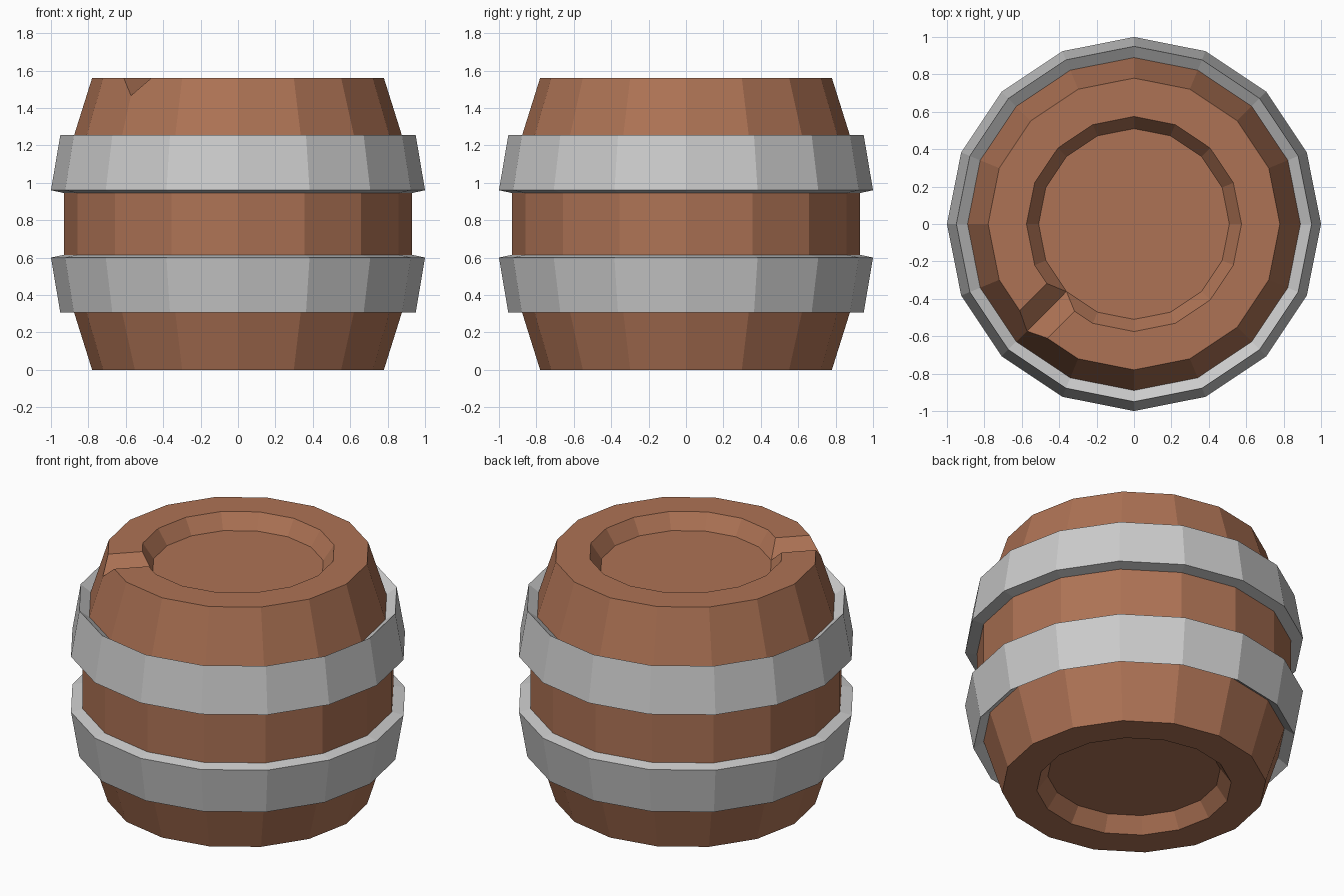
import bpy, bmesh
from math import sin, cos, pi

if "Cube" in bpy.data.objects:
    bpy.data.objects.remove(bpy.data.objects["Cube"])

SIDES = 16
HEIGHT = 1.56


def lathe(name, profile, ring=False):
    """Revolve (radius, z) points; cap both ends, or close the profile as a ring."""
    bm = bmesh.new()
    loops = [[bm.verts.new((r * cos(2 * pi * i / SIDES), r * sin(2 * pi * i / SIDES), z))
              for i in range(SIDES)] for r, z in profile]
    pairs = list(zip(loops, loops[1:]))
    if ring:
        pairs.append((loops[-1], loops[0]))
    else:
        bm.faces.new(loops[0])
        bm.faces.new(loops[-1])
    for a, b in pairs:
        for i in range(SIDES):
            j = (i + 1) % SIDES
            bm.faces.new((a[i], a[j], b[j], b[i]))
    return finish(name, bm)


def finish(name, bm):
    bmesh.ops.recalc_face_normals(bm, faces=bm.faces)
    mesh = bpy.data.meshes.new(name)
    bm.to_mesh(mesh)
    bm.free()
    obj = bpy.data.objects.new(name, mesh)
    bpy.context.collection.objects.link(obj)
    return obj


def mirrored(profile):
    return [(r, HEIGHT - z) for r, z in reversed(profile)]


# Wooden body with a recessed disc at each end
wood = bpy.data.materials.new("wood")
wood.diffuse_color = (0.42, 0.17, 0.09, 1)
wood.use_nodes = True
wood.node_tree.nodes["Principled BSDF"].inputs["Base Color"].default_value = wood.diffuse_color
lower = [(0.51, 0.095), (0.575, 0), (0.78, 0), (0.89, 0.35), (0.93, 0.615)]
body = lathe("barrel_body", lower + mirrored(lower))
body.data.materials.append(wood)

# Spout: V-shaped groove cut through the top rim at the front left
bm = bmesh.new()
ends = []
for d in (0.45, 1.0):
    ends.append([bm.verts.new(((-d + s) * 0.5 ** 0.5, (-d - s) * 0.5 ** 0.5, z))
                 for s, z in ((0, 1.466), (0.21, 1.655), (-0.21, 1.655))])
bm.faces.new(ends[0])
bm.faces.new(ends[1])
for i in range(3):
    j = (i + 1) % 3
    bm.faces.new((ends[0][i], ends[0][j], ends[1][j], ends[1][i]))
cutter = finish("spout_cutter", bm)
cutter.data.materials.append(wood)
cutter.hide_render = True

cut = body.modifiers.new("spout", 'BOOLEAN')
cut.operation = 'DIFFERENCE'
cut.solver = 'EXACT'
cut.object = cutter
bpy.context.view_layer.objects.active = body
bpy.ops.object.modifier_apply(modifier=cut.name)
bpy.data.objects.remove(cutter)

# Two metal hoops
hoop = [(0.89, 0.35), (0.95, 0.305), (1.0, 0.60), (0.93, 0.615)]
lathe("lower_hoop", hoop, ring=True)
lathe("upper_hoop", mirrored(hoop), ring=True)
